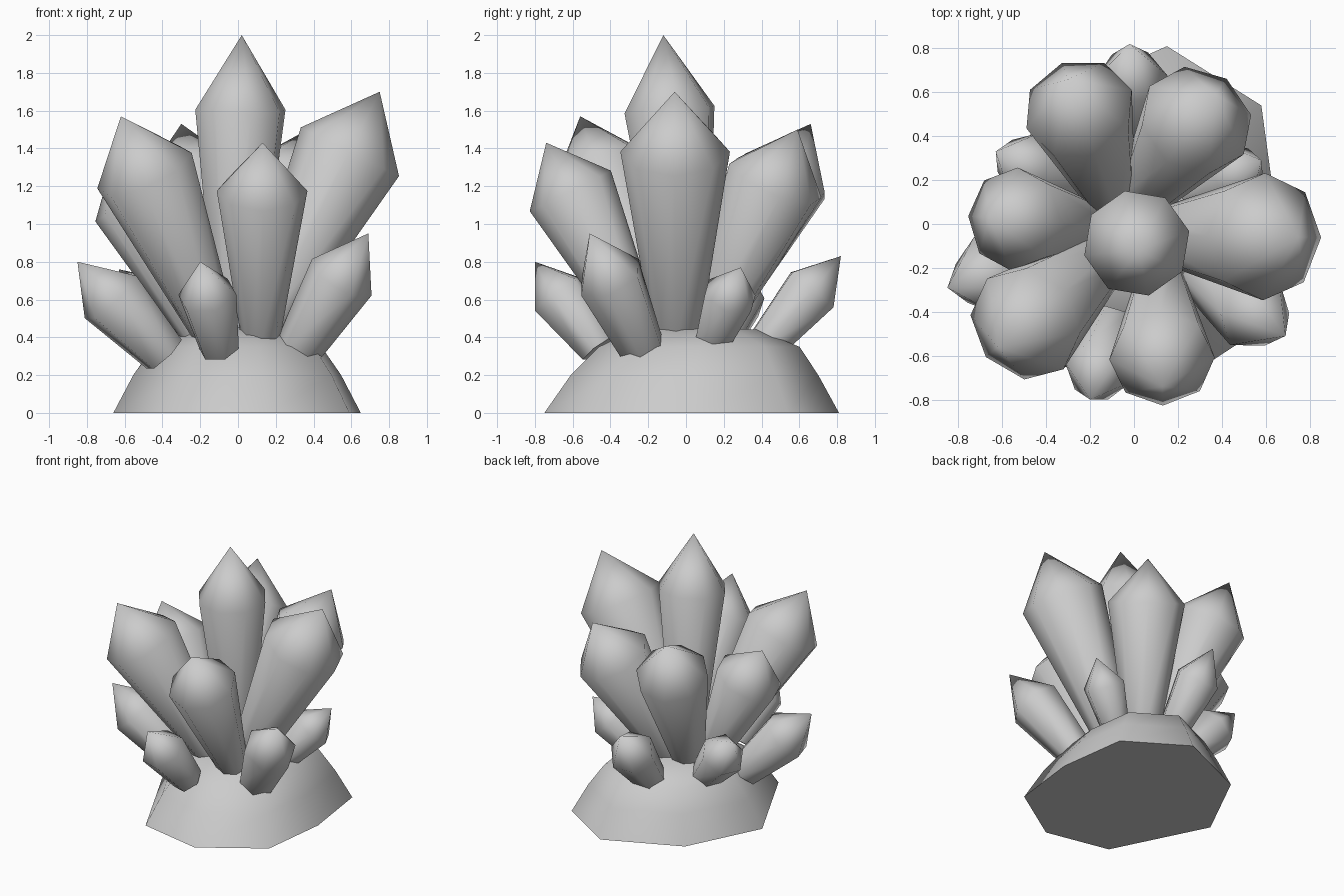
import bpy, bmesh
from math import sin, cos, pi, radians
from mathutils import Vector

if "Cube" in bpy.data.objects:
    bpy.data.objects.remove(bpy.data.objects["Cube"])


def finish(bm, name, angle):
    bmesh.ops.recalc_face_normals(bm, faces=bm.faces)
    mesh = bpy.data.meshes.new(name)
    bm.to_mesh(mesh)
    bm.free()
    obj = bpy.data.objects.new(name, mesh)
    bpy.context.collection.objects.link(obj)
    bpy.ops.object.select_all(action='DESELECT')
    obj.select_set(True)
    bpy.context.view_layer.objects.active = obj
    bpy.ops.object.shade_smooth_by_angle(angle=radians(angle))
    return obj


def loft(rings, tip, name, angle):
    """Skin a stack of rings, capped flat below and closed to a tip above."""
    bm = bmesh.new()
    loops = [[bm.verts.new(p) for p in ring] for ring in rings]
    n = len(loops[0])
    bm.faces.new(loops[0][::-1])
    for a, b in zip(loops, loops[1:]):
        for i in range(n):
            j = (i + 1) % n
            bm.faces.new((a[i], a[j], b[j], b[i]))
    top = bm.verts.new(tip)
    for i in range(n):
        bm.faces.new((loops[-1][i], loops[-1][(i + 1) % n], top))
    return finish(bm, name, angle)


def crystal(name, base, tip, radius, shoulder, foot, sides):
    """Tapered prism widening to a shoulder, then a pointed tip."""
    base, tip = Vector(base), Vector(tip)
    axis = tip - base
    rot = axis.to_track_quat('Z', 'Y')

    def ring(t, r):
        return [base + axis * t + rot @ Vector((r * cos(2 * pi * i / sides),
                                                r * sin(2 * pi * i / sides), 0))
                for i in range(sides)]
    return loft([ring(0, radius * foot), ring(shoulder, radius)], tip, name, 62)


# Rock base: irregular octagon rising to a low dome
outline = [(.65, .03), (.58, .54), (.15, .81), (-.39, .57),
           (-.66, .03), (-.32, -.65), (.16, -.75), (.59, -.47)]
rings = []
for z, s, shift in ((0, 1, 0), (.2, .84, .02), (.35, .68, .05), (.44, .42, .04)):
    rings.append([(x * s, y * s + shift, z) for x, y in outline])
loft(rings, (0, .03, .46), "rock_base", 55)

# Large crystals: base, tip, radius
large = {
    "center": ((-.01, .01, .42), (.02, -.12, 2.0), .245),
    "right": ((.12, -.05, .43), (.75, -.06, 1.70), .29),
    "left": ((-.20, 0, .42), (-.66, .03, 1.35), .235),
    "front": ((.12, -.23, .41), (.13, -.74, 1.43), .24),
    "front_left": ((-.12, -.14, .42), (-.62, -.56, 1.57), .27),
    "back_left": ((-.10, .11, .42), (-.30, .66, 1.53), .255),
    "back_right": ((.03, .12, .42), (.37, .59, 1.50), .265),
}
for name, (base, tip, r) in large.items():
    crystal("large_crystal_" + name, base, tip, r, .75, .44, 8)

# Small six-sided crystals around the rim
small = {
    "front": ((-.10, -.46, .34), (-.20, -.80, .80), .16),
    "front_right": ((.32, -.23, .34), (.69, -.51, .95), .185),
    "right_back": ((.28, .14, .38), (.58, .29, .77), .15),
    "back": ((0, .42, .36), (-.02, .82, .83), .165),
    "back_left": ((-.28, .17, .36), (-.63, .33, .76), .16),
    "left": ((-.39, -.15, .31), (-.85, -.29, .80), .185),
}
for name, (base, tip, r) in small.items():
    crystal("small_crystal_" + name, base, tip, r, .62, .68, 6)
